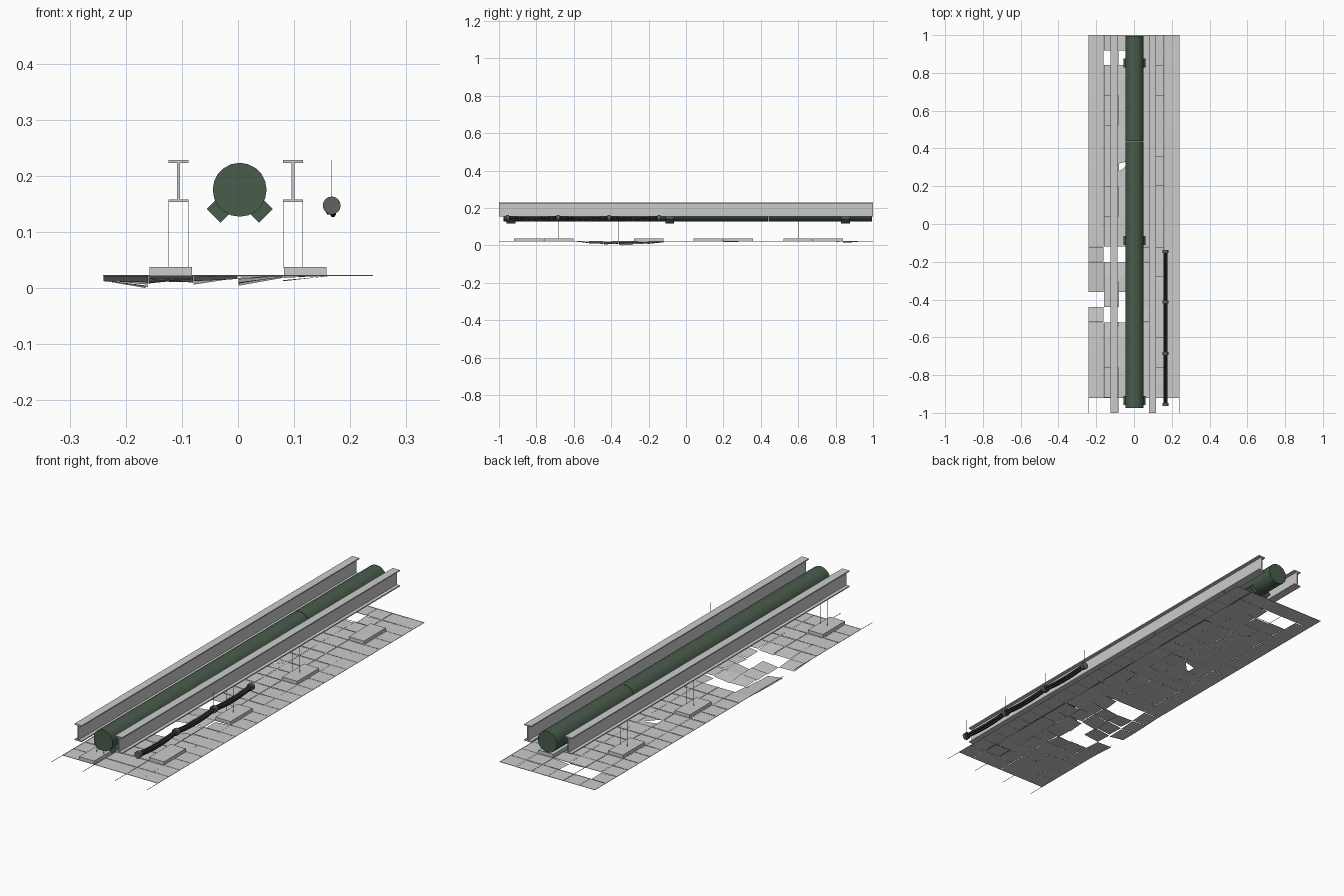
import bpy, bmesh, math, random
from mathutils import Matrix, Vector

if "Cube" in bpy.data.objects:
    bpy.data.objects.remove(bpy.data.objects["Cube"])

random.seed(4)


def material(name, rgb):
    m = bpy.data.materials.new(name)
    m.diffuse_color = (*rgb, 1)
    m.use_nodes = True
    m.node_tree.nodes["Principled BSDF"].inputs["Base Color"].default_value = m.diffuse_color
    return m


GREEN = material("green_paint", (0.065, 0.107, 0.07))
DARK = material("dark_rubber", (0.03, 0.03, 0.03))


def finish(name, bm, mat=None, smooth=False):
    bmesh.ops.recalc_face_normals(bm, faces=bm.faces)
    me = bpy.data.meshes.new(name)
    bm.to_mesh(me)
    bm.free()
    ob = bpy.data.objects.new(name, me)
    bpy.context.collection.objects.link(ob)
    if mat:
        me.materials.append(mat)
    if smooth:
        bpy.ops.object.select_all(action='DESELECT')
        ob.select_set(True)
        bpy.context.view_layer.objects.active = ob
        bpy.ops.object.shade_smooth_by_angle(angle=math.radians(35))
    return ob


def add_box(bm, center, size, rot=None):
    m = Matrix.Translation(center) @ (rot or Matrix()) @ Matrix.Diagonal((*size, 1))
    bmesh.ops.create_cube(bm, size=1, matrix=m)


def add_rod(bm, x, z, y0, y1, r, sides):
    m = Matrix.Translation((x, (y0 + y1) / 2, z)) @ Matrix.Rotation(math.pi / 2, 4, 'X')
    bmesh.ops.create_cone(bm, cap_ends=True, segments=sides, radius1=r, radius2=r,
                          depth=y1 - y0, matrix=m)


# I-beams: profile extruded along y
def i_beam(name, cx):
    w, t, web, z0, z1 = 0.018, 0.005, 0.0025, 0.153, 0.228
    half = [(w, z0), (w, z0 + t), (web, z0 + t), (web, z1 - t), (w, z1 - t), (w, z1)]
    pts = half + [(-x, z) for x, z in reversed(half)]
    bm = bmesh.new()
    f = bm.faces.new([bm.verts.new((cx + x, -1, z)) for x, z in pts])
    g = bmesh.ops.extrude_face_region(bm, geom=[f])["geom"]
    bmesh.ops.translate(bm, vec=(0, 2, 0), verts=[v for v in g if isinstance(v, bmesh.types.BMVert)])
    finish(name, bm)


BEAMS = (-0.106, 0.098)
i_beam("left_beam", BEAMS[0])
i_beam("right_beam", BEAMS[1])

# Large pipe in two lengths, with angled saddle blocks
PX, PZ = 0.003, 0.175
for name, y0, y1 in (("pipe_front", -0.975, 0.438), ("pipe_back", 0.44, 0.995)):
    bm = bmesh.new()
    add_rod(bm, PX, PZ, y0, y1, 0.048, 20)
    finish(name, bm, GREEN, True)
bm = bmesh.new()
for y in (-0.935, -0.087, 0.853):
    for s in (-1, 1):
        rot = Matrix.Rotation(s * math.pi / 4, 4, 'Y')
        d = Vector((s, 0, -1)).normalized() * 0.0475
        add_box(bm, Vector((PX, y, PZ)) + d, (0.037, 0.047, 0.035), rot)
finish("pipe_saddles", bm, GREEN)

# Lamp housings resting on the tiles, and their hanger wires
lamps = bmesh.new()
wires = bmesh.new()
for side, ys in ((-1, (-0.84, -0.36, 0.12, 0.6)), (1, (-0.68, -0.2, 0.28, 0.76))):
    bx = BEAMS[0 if side < 0 else 1]
    for y in ys:
        fallen = side < 0 and y == -0.36
        if not fallen:
            add_box(lamps, (side * 0.12, y, 0.0295), (0.076, 0.158, 0.015))
        z0 = 0.022 if fallen else 0.036
        for dx in (-0.0175, 0.0175):
            add_box(wires, (bx + dx, y, (z0 + 0.155) / 2), (0.001, 0.001, 0.155 - z0))
finish("lamp_housings", lamps)
finish("hanger_wires", wires)

# Ceiling tiles: 6 x 24 grid with missing and sagging pieces
S, X0, Y0, Z = 0.08, -0.24, -0.92, 0.022
missing = {(0, 6), (1, 5), (1, 9), (2, 9), (2, 6), (2, 5), (1, 22), (2, 22)}
# drop at corners: front left, front right, back right, back left
sag = {
    (0, 4): (0, 0.002, 0.006, 0.004), (0, 5): (0.004, 0.006, 0.012, 0.010),
    (0, 7): (0.009, 0.020, 0.018, 0.008), (0, 8): (0.008, 0.016, 0.012, 0.006),
    (0, 9): (0.006, 0.009, 0.004, 0.002), (1, 4): (0.001, 0, 0.006, 0.006),
    (1, 6): (0.012, 0.004, 0.006, 0.014), (1, 7): (0.010, 0.003, 0.004, 0.012),
    (1, 8): (0.006, 0.002, 0.012, 0.010), (2, 4): (0, 0, 0.006, 0.010),
    (2, 7): (0.016, 0.004, 0.002, 0.010), (2, 8): (0.008, 0.002, 0.005, 0.014),
    (3, 5): (0.012, 0.002, 0.002, 0.014), (3, 6): (0.018, 0.004, 0.002, 0.012),
    (3, 9): (0.014, 0.002, 0.0, 0.006), (4, 7): (0.010, 0.001, 0.001, 0.008),
    (2, 21): (0, 0, 0.005, 0.004), (3, 22): (0.008, 0.001, 0, 0.004),
    (0, 22): (0, 0.004, 0.005, 0.001), (4, 14): (0.004, 0, 0, 0.003),
}
bm = bmesh.new()
for c in range(6):
    for r in range(24):
        if (c, r) in missing:
            continue
        drop = sag.get((c, r))
        if drop is None:
            lim = 0.002 if c < 5 else 0.0004
            drop = [random.uniform(0, lim) for _ in range(4)]
        x, y = X0 + c * S, Y0 + r * S
        e = 0.0006
        xy = [(x + e, y + e), (x + S - e, y + e), (x + S - e, y + S - e), (x + e, y + S - e)]
        vs = [(a, b, Z - d) for (a, b), d in zip(xy, drop)]
        if (c, r) == (2, 15):      # chipped tile with a broken corner
            vs = [(x + 0.04, y + 0.012, Z - 0.001), vs[1], vs[2],
                  (x + 0.06, y + 0.055, Z), (x + e, y + 0.04, Z)]
            bm.faces.new([bm.verts.new(p) for p in
                          ((x + e, y + 0.04, Z), (x + 0.06, y + 0.055, Z),
                           (x + S - e, y + S - e, Z), (x + e, y + S - e, Z))])
            vs = [(x + e, y + e, Z), vs[1], vs[2], (x + 0.06, y + 0.055, Z), (x + 0.02, y + 0.01, Z)]
        bm.faces.new([bm.verts.new(p) for p in vs])
finish("ceiling_tiles", bm)

# Broken piece dangling to the lowest point
bm = bmesh.new()
bm.faces.new([bm.verts.new(p) for p in ((-0.235, -0.33, 0.012), (-0.165, -0.345, 0.0),
                                        (-0.165, -0.29, 0.003))])
finish("dangling_tile_piece", bm)

# Main runners and short cross tees of the suspended grid
bm = bmesh.new()
for x in (-0.24, -0.08, 0.08, 0.24):
    for y0, y1 in (((-1, -0.44), (-0.36, 1)) if x == -0.24 else
                   ((-1, -0.52), (-0.12, 1)) if x == -0.08 else ((-1, 1),)):
        add_box(bm, (x, (y0 + y1) / 2, Z), (0.0015, y1 - y0, 0.0015))
for r in range(25):
    y = Y0 + r * S
    for c in range(3):
        if c < 2 and 4 < r < 11:
            continue
        add_box(bm, (-0.16 + c * 0.16, min(y, 0.999), Z), (0.16, 0.0015, 0.0015))
finish("ceiling_grid", bm)

# Sagging cable bundle
CX, CZ = 0.167, 0.147
STOPS = (-0.955, -0.685, -0.412, -0.145)
for i in range(4):
    a = i * math.pi / 2 + 0.4
    cu = bpy.data.curves.new("cable", 'CURVE')
    cu.dimensions = '3D'
    cu.bevel_depth, cu.bevel_resolution, cu.use_fill_caps = 0.0052, 1, True
    pts = []
    for k in range(3):
        n = 8
        for j in range(n + (k == 2)):
            t = j / n
            dip = (0.006 + 0.0015 * i) * math.sin(math.pi * t)
            pts.append((CX + 0.006 * math.cos(a), STOPS[k] + (STOPS[k + 1] - STOPS[k]) * t,
                        CZ + 0.006 * math.sin(a) - dip))
    sp = cu.splines.new('POLY')
    sp.points.add(len(pts) - 1)
    for p, co in zip(sp.points, pts):
        p.co = (*co, 1)
    cu.materials.append(DARK)
    ob = bpy.data.objects.new("cable_%d" % (i + 1), cu)
    bpy.context.collection.objects.link(ob)

# Collars around the bundle and the wires holding them
collars, ties = bmesh.new(), bmesh.new()
for y in STOPS:
    add_rod(collars, CX, CZ, y - 0.008, y + 0.008, 0.016, 16)
    add_box(ties, (CX, y, 0.195), (0.001, 0.001, 0.066))
finish("cable_collars", collars, material("collar_grey", (0.12, 0.12, 0.12)), True)
finish("cable_wires", ties)
